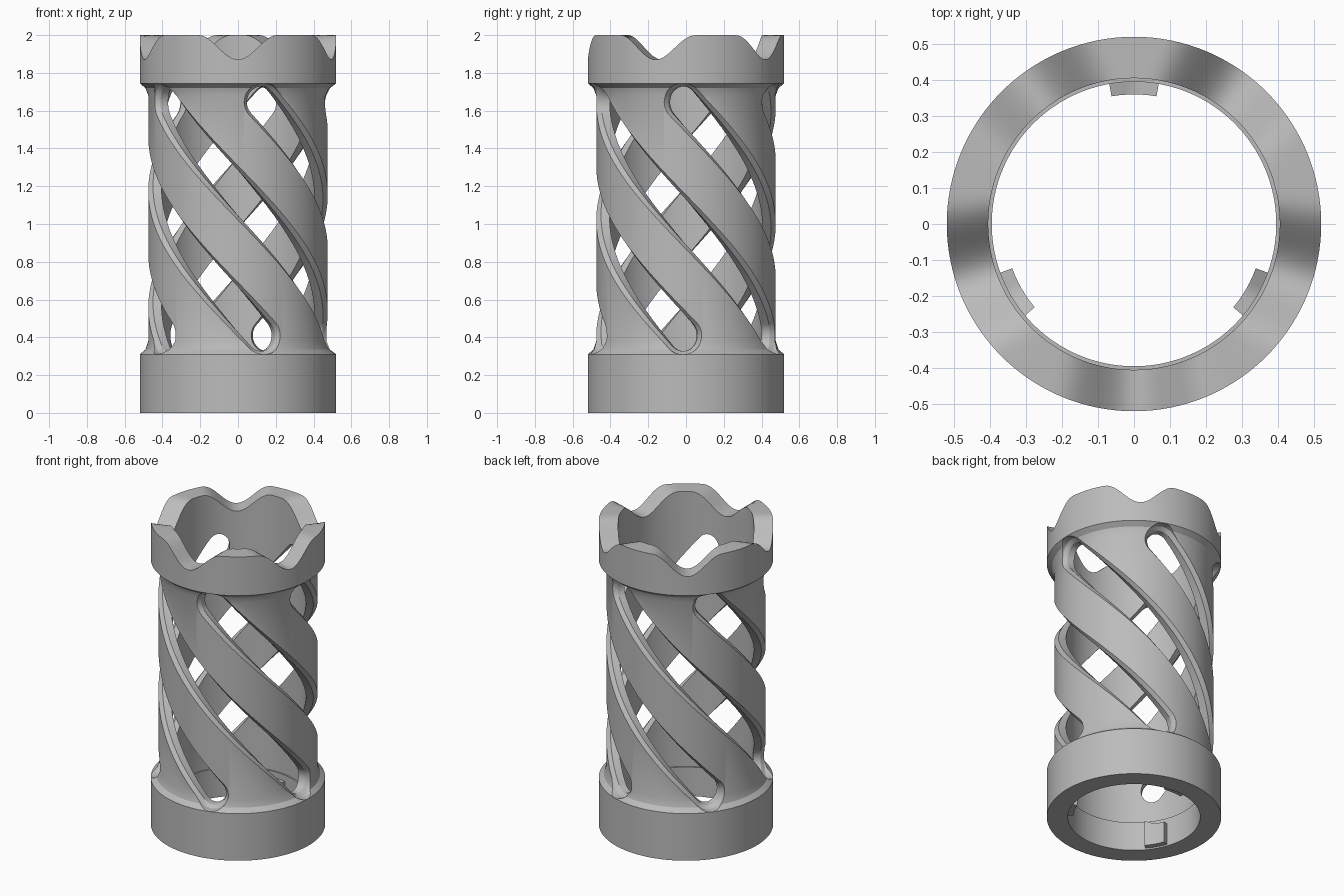
import bpy, bmesh
from math import sin, cos, pi, radians, sqrt

old = bpy.data.objects.get("Cube")
if old:
    bpy.data.objects.remove(old, do_unlink=True)

COUNT = 5                      # slots and crown dips around the tube
STEP = 2 * pi / COUNT
BODY_R = 0.475

grey = bpy.data.materials.new("plain grey")
grey.use_nodes = True
grey.diffuse_color = (0.5, 0.5, 0.5, 1)
grey.node_tree.nodes["Principled BSDF"].inputs["Base Color"].default_value = (0.5, 0.5, 0.5, 1)


def polar(r, a, z):
    """Point at angle a, measured from the front towards +x."""
    return (r * sin(a), -r * cos(a), z)


def finish(bm, name):
    bmesh.ops.recalc_face_normals(bm, faces=bm.faces)
    mesh = bpy.data.meshes.new(name)
    bm.to_mesh(mesh)
    bm.free()
    mesh.materials.append(grey)
    obj = bpy.data.objects.new(name, mesh)
    bpy.context.collection.objects.link(obj)
    return obj


def smooth(obj):
    bpy.ops.object.select_all(action='DESELECT')
    obj.select_set(True)
    bpy.context.view_layer.objects.active = obj
    bpy.ops.object.shade_smooth_by_angle(angle=radians(28))


def crown_height(r, a):
    """Wavy rim: a rounded dip of constant width every STEP."""
    off = (a + STEP / 2) % STEP - STEP / 2
    d = min(abs(r * sin(off)) / 0.21, 1)
    return 1.87 + 0.13 * (1 - cos(pi * d)) / 2


# Tube: closed wall profile spun round the axis, None marks the wavy rim
profile = [(0.52, 0), (0.52, 0.31), (0.49, 0.335), (BODY_R, 0.38), (BODY_R, 1.68),
           (0.49, 1.72), (0.52, 1.745), (0.52, None), (0.46, None), (0.405, None),
           (0.405, 0.19), (0.395, 0.19), (0.395, 0)]
SEG = 180
bm = bmesh.new()
rings = []
for i in range(SEG):
    a = 2 * pi * i / SEG
    rings.append([bm.verts.new(polar(r, a, crown_height(r, a) if z is None else z))
                  for r, z in profile])
for i in range(SEG):
    p, q = rings[i], rings[(i + 1) % SEG]
    for j in range(len(profile)):
        k = (j + 1) % len(profile)
        bm.faces.new((p[j], q[j], q[k], p[k]))
tube = finish(bm, "slotted_tube")

# Helical slot cutters: round-ended bands wrapped on the tube, wider outside
Z0, Z1, TWIST = 0.41, 1.645, 2 * STEP
du, dz = -BODY_R * TWIST, Z1 - Z0
length = sqrt(du * du + dz * dz)
du, dz = du / length, dz / length
layers = [(0.35, 0.083), (0.45, 0.083), (BODY_R, 0.1), (0.6, 0.1)]
CAP, MID = 10, 48


def slot_rows(h):
    cap = [radians(4 + 86 * i / CAP) for i in range(CAP + 1)]
    rows = [(-h * cos(c), h * sin(c)) for c in cap]
    rows += [(length * i / MID, h) for i in range(1, MID)]
    return rows + [(length + h * cos(c), h * sin(c)) for c in reversed(cap)]


bm = bmesh.new()
for n in range(COUNT):
    start = radians(16) + n * STEP + TWIST
    loops, grids = [], []
    for r, h in layers:
        left, right = [], []
        for t, w in slot_rows(h):
            for side, s in ((left, -w), (right, w)):
                a = start + (t * du + s * dz) / BODY_R
                side.append(bm.verts.new(polar(r, a, Z0 + t * dz - s * du)))
        grids.append((left, right))
        loops.append(left + right[::-1])
    for left, right in (grids[0], grids[-1]):
        for i in range(len(left) - 1):
            bm.faces.new((left[i], left[i + 1], right[i + 1], right[i]))
    for lo, hi in zip(loops, loops[1:]):
        for i in range(len(lo)):
            k = (i + 1) % len(lo)
            bm.faces.new((lo[i], lo[k], hi[k], hi[i]))
cutter = finish(bm, "slot_cutter")
cutter.hide_render = True

cut = tube.modifiers.new("slots", 'BOOLEAN')
cut.operation = 'DIFFERENCE'
cut.solver = 'EXACT'
cut.object = cutter
bpy.context.view_layer.objects.active = tube
tube.select_set(True)
bpy.ops.object.modifier_apply(modifier=cut.name)
bpy.data.objects.remove(cutter, do_unlink=True)
smooth(tube)

# Three small locking tabs inside the base
for n in range(3):
    bm = bmesh.new()
    sections = []
    for i in range(7):
        f = i / 6
        a = pi + n * 2 * pi / 3 + radians(-10 + 20 * f)
        top = 0.15 + 0.03 * max(0, 2 * f - 1)
        sections.append([bm.verts.new(polar(r, a, z))
                         for r, z in ((0.36, 0.01), (0.4, 0.01), (0.4, top), (0.36, top))])
    for p, q in zip(sections, sections[1:]):
        for j in range(4):
            k = (j + 1) % 4
            bm.faces.new((p[j], p[k], q[k], q[j]))
    bm.faces.new(sections[0])
    bm.faces.new(sections[-1])
    smooth(finish(bm, "locking_tab_%d" % (n + 1)))
